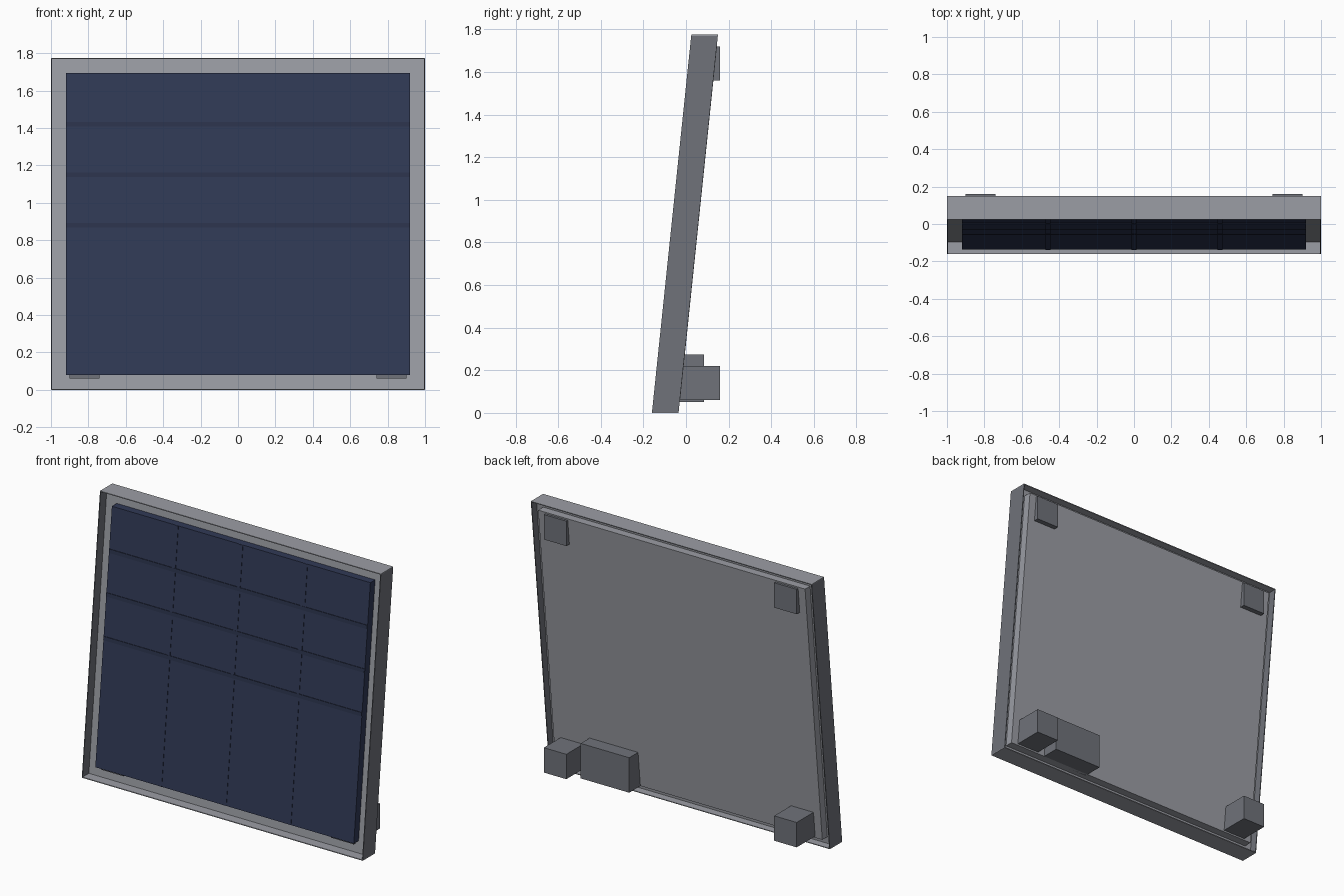
import bpy, bmesh

if "Cube" in bpy.data.objects:
    bpy.data.objects.remove(bpy.data.objects["Cube"])

SLOPE = 0.185 / 1.775      # backward lean of the panel
FRONT = -0.16              # y of the front edge at z = 0
TOP = 1.775


def material(name, rgb):
    m = bpy.data.materials.new(name)
    m.diffuse_color = (*rgb, 1)
    m.use_nodes = True
    m.node_tree.nodes["Principled BSDF"].inputs["Base Color"].default_value = m.diffuse_color
    return m


LIGHT = material("light grey metal", (0.33, 0.34, 0.375))
DARK = material("dark grey metal", (0.16, 0.17, 0.195))
BLUE = material("navy cell", (0.030, 0.041, 0.092))
LINE = material("dark navy bar", (0.024, 0.033, 0.072))


def box(name, x, y, z, mat, lean=True):
    """Box from ranges; a leaning box measures y as depth behind the front edge."""
    bm = bmesh.new()
    bmesh.ops.create_cube(bm, size=1)
    for v in bm.verts:
        px, py, pz = (r[0] if c < 0 else r[1] for r, c in zip((x, y, z), v.co))
        if lean:
            py += FRONT + SLOPE * pz
        v.co = (px, py, pz)
    mesh = bpy.data.meshes.new(name)
    bm.to_mesh(mesh)
    bm.free()
    mesh.materials.append(mat)
    ob = bpy.data.objects.new(name, mesh)
    bpy.context.collection.objects.link(ob)
    return ob


T = 0.005   # rim thickness
D = 0.125   # rim depth

# Thin rim around the panel
box("rim_bottom", (-1, 1), (0, D), (0, T), LIGHT)
box("rim_top", (-1, 1), (0, D), (TOP - T, TOP), LIGHT)
for side, x in (("left", (-1, -1 + T)), ("right", (1 - T, 1))):
    box("rim_" + side, x, (0, D), (T, TOP - T), DARK)

# Recessed sheet and the raised back plate
box("backing_sheet", (-1 + T, 1 - T), (0.064, 0.075), (T, TOP - T), LIGHT)
box("back_plate", (-0.95, 0.95), (0.07, 0.126), (0.05, 1.73), LIGHT)

# Cell slab with its thin bars
box("cell_slab", (-0.92, 0.92), (0.015, 0.066), (0.08, 1.695), BLUE)
for i, x in enumerate((-0.46, 0, 0.46)):
    box(f"upright_bar_{i}", (x - 0.014, x + 0.014), (0.0125, 0.02), (0.081, 1.694), BLUE)
for i in range(3):
    z = 1.42 - 0.27 * i
    box(f"cross_bar_{i}", (-0.919, 0.919), (0.0115, 0.02), (z - 0.012, z + 0.012), LINE)

# Mounting blocks at the four corners, upright rather than leaning
for side, x in (("left", (-0.90, -0.74)), ("right", (0.74, 0.90))):
    box("lower_block_" + side, x, (-0.11, 0.16), (0.06, 0.22), DARK, False)
    box("upper_block_" + side, x, (0.10, 0.16), (1.56, 1.72), DARK, False)

# Junction box on the back
box("junction_box", (0.345, 0.69), (-0.05, 0.085), (0.05, 0.275), DARK, False)
